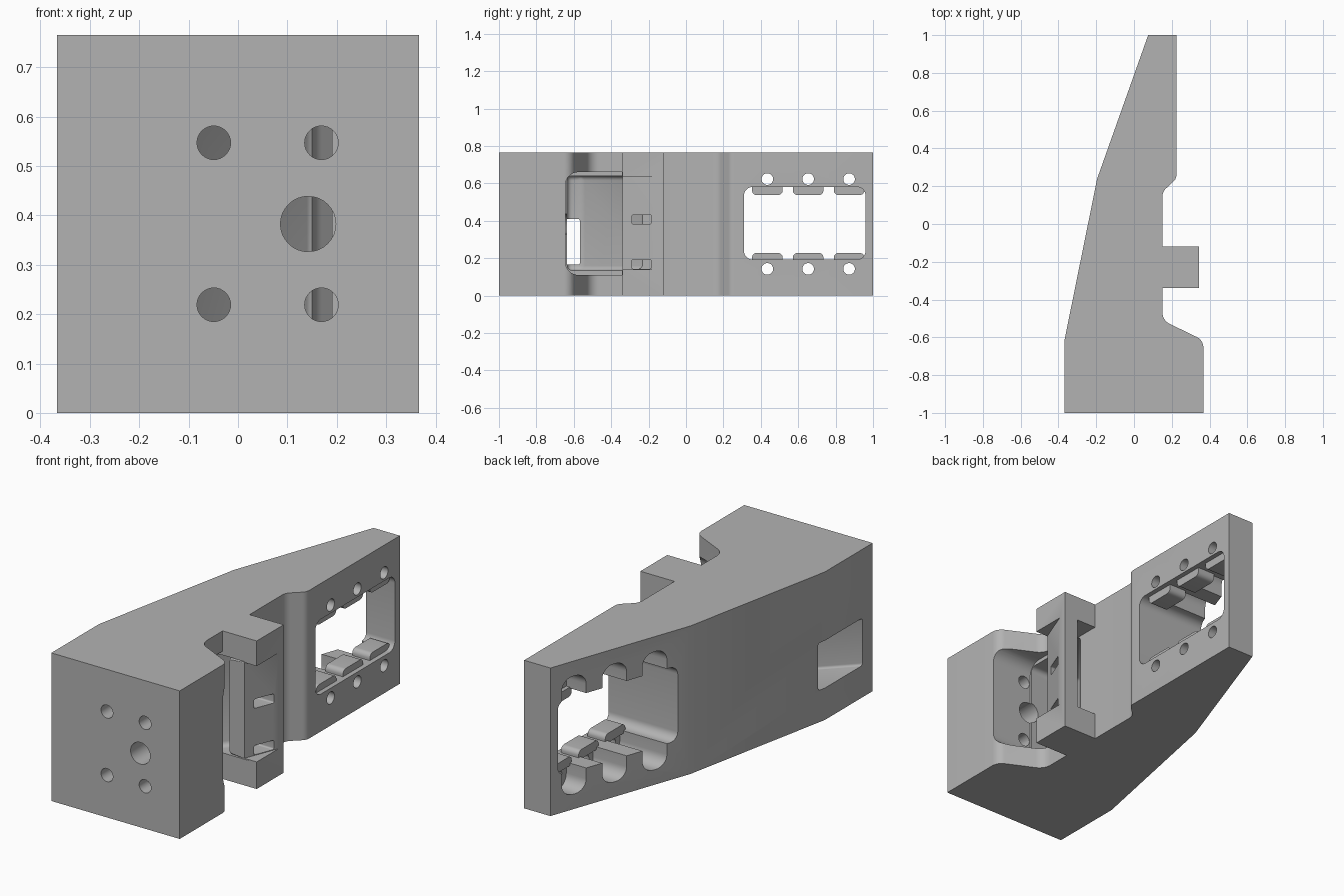
import bpy, bmesh, math
from mathutils import Vector

if "Cube" in bpy.data.objects:
    bpy.data.objects.remove(bpy.data.objects["Cube"])

grey = bpy.data.materials.new("plain grey")
grey.use_nodes = True
COLOUR = (0.45, 0.45, 0.45, 1)
grey.diffuse_color = COLOUR
grey.node_tree.nodes["Principled BSDF"].inputs["Base Color"].default_value = COLOUR

H = 0.765          # body height
MID = H / 2


def rounded(points, steps=8):
    """Outline from (u, v) or (u, v, radius) corners."""
    out, n = [], len(points)
    for i, p in enumerate(points):
        c = Vector(p[:2])
        if len(p) < 3:
            out.append(c)
            continue
        a = (Vector(points[i - 1][:2]) - c).normalized()
        b = (Vector(points[(i + 1) % n][:2]) - c).normalized()
        half = a.angle(b) / 2
        centre = c + (a + b).normalized() * p[2] / math.sin(half)
        s = c + a * p[2] / math.tan(half) - centre
        e = c + b * p[2] / math.tan(half) - centre
        sweep = s.angle(e)
        for k in range(steps + 1):
            t = k / steps
            out.append(centre + (s * math.sin((1 - t) * sweep) + e * math.sin(t * sweep)) / math.sin(sweep))
    return out


def rect(u0, u1, v0, v1, r):
    return [(u0, v0, r), (u1, v0, r), (u1, v1, r), (u0, v1, r)]


def circle(u, v, r, n=32):
    return [(u + r * math.cos(k * math.tau / n), v + r * math.sin(k * math.tau / n)) for k in range(n)]


def prism(name, points, axis, lo, hi, bevel=0):
    """Extrude an outline along an axis."""
    place = {"x": lambda u, v, w: (w, u, v),
             "y": lambda u, v, w: (u, w, v),
             "z": lambda u, v, w: (u, v, w)}[axis]
    bm = bmesh.new()
    outline = rounded(points)
    rings = [[bm.verts.new(place(p[0], p[1], w)) for p in outline] for w in (lo, hi)]
    bm.faces.new(rings[0])
    bm.faces.new(rings[1])
    n = len(outline)
    for i in range(n):
        j = (i + 1) % n
        bm.faces.new((rings[0][i], rings[0][j], rings[1][j], rings[1][i]))
    if bevel:
        bmesh.ops.bevel(bm, geom=bm.edges[:], offset=bevel, segments=5, profile=0.5, affect="EDGES")
    bmesh.ops.recalc_face_normals(bm, faces=bm.faces[:])
    mesh = bpy.data.meshes.new(name)
    bm.to_mesh(mesh)
    bm.free()
    mesh.materials.append(grey)
    ob = bpy.data.objects.new(name, mesh)
    bpy.context.collection.objects.link(ob)
    return ob


def combine(tool, operation="DIFFERENCE"):
    mod = body.modifiers.new("cut", "BOOLEAN")
    mod.operation, mod.solver, mod.object = operation, "EXACT", tool
    bpy.context.view_layer.objects.active = body
    bpy.ops.object.modifier_apply(modifier=mod.name)
    bpy.data.objects.remove(tool)


# Main body with the raised boss
body = prism("bracket_body", [
    (-0.367, -1), (0.367, -1), (0.367, -0.615, 0.06), (0.15, -0.51, 0.07), (0.15, -0.34),
    (0.345, -0.34), (0.345, -0.12), (0.15, -0.12), (0.15, 0.17, 0.06), (0.225, 0.24, 0.05),
    (0.225, 1), (0.075, 1), (-0.195, 0.24), (-0.367, -0.61)], "z", 0, H)

# Pocket with a ramped floor, and its wider rim
combine(prism("pocket", [(-0.12, -0.635), (0.45, -0.635), (0.45, -0.345), (0.18, -0.345),
                         (0.155, -0.22), (-0.12, -0.56)], "z", 0.135, 0.64, 0.025))
combine(prism("pocket_rim", [(-0.645, 0.11, 0.07), (-0.342, 0.11), (-0.342, 0.66),
                             (-0.645, 0.66, 0.07)], "x", 0.13, 0.5))

# Tilted bridge across the boss: opening beneath and tapered recess above
combine(prism("bridge_opening", [(0.151, -0.37), (0.18, -0.37), (0.272, -0.1), (0.151, -0.1)],
              "z", 0.14, 0.635))
combine(prism("bridge_recess", [(0.267, -0.36), (0.45, -0.36), (0.45, -0.16), (0.345, -0.16)],
              "z", 0.14, 0.635))
for z in (0.167, 0.407):
    combine(prism("bridge_slot", rect(-0.29, -0.185, z - 0.024, z + 0.024, 0.008), "x", 0.2, 0.5))

# Slanted side port leading into the pocket
combine(prism("side_port", [(-0.45, -1.0), (-0.05, -0.6), (-0.05, -0.567), (-0.45, -0.567)],
              "z", 0.165, 0.41, 0.012))

# Holes through the front wall
for x, z, r in ((-0.049, 0.547, 0.034), (-0.049, 0.219, 0.034), (0.169, 0.547, 0.034),
                (0.169, 0.219, 0.034), (0.142, MID, 0.056)):
    combine(prism("front_hole", circle(x, z, r), "y", -1.2, -0.55))

# Rear window with channels, screw holes and retaining tabs
combine(prism("window", rect(0.31, 0.96, 0.193, 0.58, 0.045), "x", -0.6, 0.6))
for y in (0.435, 0.653, 0.872):
    for side in (-1, 1):
        screw = MID + side * 0.24
        outer, inner = screw + side * 0.065, MID + side * 0.12
        combine(prism("channel", [(y - 0.066, outer, 0.06), (y + 0.066, outer, 0.06),
                                  (y + 0.066, inner), (y - 0.066, inner)], "x", -0.6, 0.12))
        combine(prism("screw_hole", circle(y, screw, 0.031), "x", -0.6, 0.6))
        root, tip = MID + side * 0.203, MID + side * 0.155
        combine(prism("tab", [(y - 0.082, root), (y + 0.082, root),
                              (y + 0.082, tip, 0.025), (y - 0.082, tip, 0.025)],
                      "x", 0.1, 0.2), "UNION")

# Soft shading on the rounded corners only
bpy.ops.object.select_all(action="DESELECT")
body.select_set(True)
bpy.context.view_layer.objects.active = body
bpy.ops.object.shade_smooth_by_angle(angle=math.radians(25))
